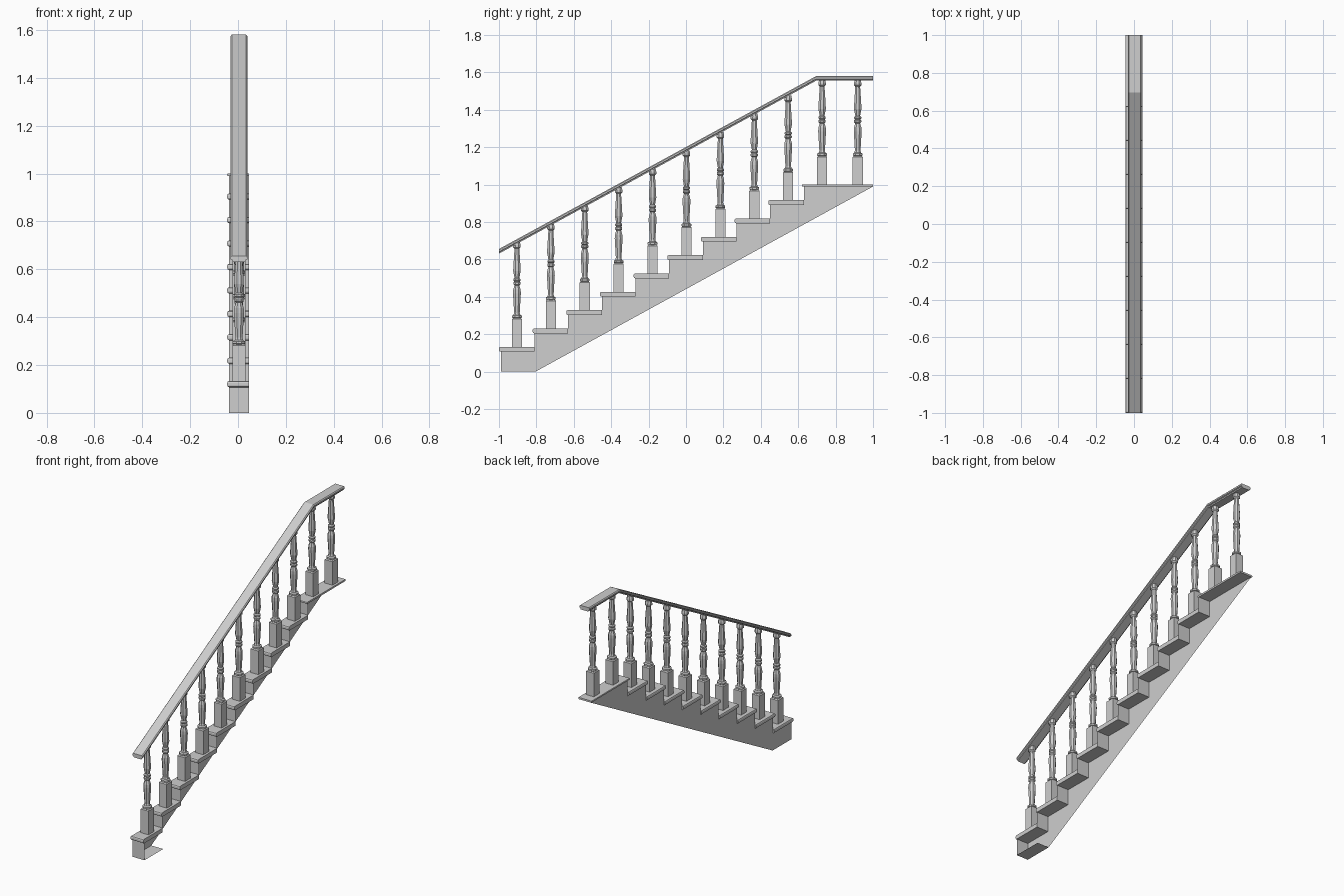
import bpy, bmesh, math

cube = bpy.data.objects.get("Cube")
if cube:
    bpy.data.objects.remove(cube, do_unlink=True)

# One painted grey for everything
paint = bpy.data.materials.new("light_grey_paint")
paint.use_nodes = True
GREY = (0.62, 0.62, 0.62, 1)
paint.diffuse_color = GREY
paint.node_tree.nodes["Principled BSDF"].inputs["Base Color"].default_value = GREY

STEPS = 9                 # ordinary steps below the landing
RUN, RISE = 0.18, 0.098
FRONT = -0.99             # first riser
TREAD_T = 0.026
UNDER = 0.107             # underside of first tread
MID_X = 0.004             # centre line of rail and balusters
LEFT, RIGHT = -0.037, 0.045


def add_object(name, mesh):
    obj = bpy.data.objects.new(name, mesh)
    bpy.context.collection.objects.link(obj)
    return obj


def to_mesh(name, bm):
    mesh = bpy.data.meshes.new(name)
    bm.to_mesh(mesh)
    bm.free()
    mesh.materials.append(paint)
    return mesh


def loft(bm, rings):
    """Skin a list of equal-length point rings and cap both ends."""
    loops = [[bm.verts.new(p) for p in ring] for ring in rings]
    for a, b in zip(loops, loops[1:]):
        for i in range(len(a)):
            j = (i + 1) % len(a)
            bm.faces.new((a[i], a[j], b[j], b[i]))
    bm.faces.new(loops[0][::-1])
    bm.faces.new(loops[-1])


def tread(name, y0, y1, z0, z1, nose):
    """Board with a rounded nose on the front and the outer side."""
    bm = bmesh.new()
    x0 = -0.045
    loft(bm, [[(x0, y0, z), (RIGHT, y0, z), (RIGHT, y1, z), (x0, y1, z)]
              for z in (z0, z1)])
    rim = []
    for e in bm.edges:
        a, b = (v.co for v in e.verts)
        flat = abs(a.z - b.z) < 1e-5
        at_front = abs(a.y - y0) + abs(b.y - y0) < 1e-5
        at_side = abs(a.x - x0) + abs(b.x - x0) < 1e-5
        if flat and (at_front or at_side):
            rim.append(e)
    bmesh.ops.bevel(bm, geom=rim, offset=nose, segments=2, profile=0.5,
                    affect='EDGES')
    bmesh.ops.recalc_face_normals(bm, faces=bm.faces)
    add_object(name, to_mesh(name, bm))


# Stringer shell: outer side plate, risers and floor, open towards +x
bm = bmesh.new()
outline = [(FRONT, 0)]
for i in range(STEPS):
    z = UNDER + RISE * i
    outline += [(FRONT + RUN * i, z), (FRONT + RUN * (i + 1), z)]
outline += [(FRONT + RUN * STEPS, 0.99), (1.0, 0.99), (-0.805, 0)]
near = [bm.verts.new((LEFT, y, z)) for y, z in outline]
far = [bm.verts.new((RIGHT, y, z)) for y, z in outline]
bm.faces.new(near)
for i in range(0, 2 * STEPS + 1, 2):
    bm.faces.new((near[i], far[i], far[i + 1], near[i + 1]))
bm.faces.new((near[-1], far[-1], far[0], near[0]))
add_object("stringer_shell", to_mesh("stringer_shell", bm))

# Treads and thin landing
for i in range(STEPS):
    y, z = FRONT - 0.01 + RUN * i, UNDER + RISE * i
    tread(f"tread_{i + 1}", y, y + 0.19, z, z + TREAD_T, 0.008)
tread("landing", FRONT - 0.01 + RUN * STEPS, 1.0, 0.99, 1.001, 0.003)

# Baluster: square foot, octagonal turned shaft
bm = bmesh.new()
F = 0.027
loft(bm, [[(-s, -s, z), (s, -s, z), (s, s, z), (-s, s, z)]
          for s, z in ((F, 0), (F, 0.148), (0.020, 0.154))])
shaft = [(0.020, 0.152), (0.026, 0.156), (0.026, 0.166), (0.018, 0.171),
         (0.015, 0.182), (0.021, 0.285), (0.020, 0.305), (0.013, 0.328),
         (0.019, 0.334), (0.019, 0.344), (0.014, 0.349), (0.019, 0.354),
         (0.019, 0.362), (0.013, 0.368), (0.020, 0.405), (0.019, 0.43),
         (0.013, 0.525), (0.020, 0.532), (0.020, 0.543), (0.016, 0.56)]
rings = []
for r, z in shaft:
    r /= math.cos(math.pi / 8)
    angles = [math.pi * (k + 0.5) / 4 for k in range(8)]
    rings.append([(r * math.cos(a), r * math.sin(a), z) for a in angles])
loft(bm, rings)
baluster_mesh = to_mesh("baluster", bm)
for i in range(STEPS + 2):
    baluster = add_object(f"baluster_{i + 1}", baluster_mesh)
    top = UNDER + TREAD_T + RISE * i if i < STEPS else 1.0
    y = 0.918 if i > STEPS else -0.904 + 0.1813 * i
    baluster.location = (MID_X, y, top)

# Handrail: moulded section swept up the slope and along the landing
half = [(0.026, 0), (0.027, 0.007), (0.035, 0.010), (0.035, 0.019),
        (0.030, 0.025)]
section = half + [(-x, z) for x, z in reversed(half)]
bm = bmesh.new()
loft(bm, [[(MID_X + x, y, base + z) for x, z in section]
          for y, base in ((-1, 0.631), (0.697, 1.556), (1, 1.556))])
bmesh.ops.recalc_face_normals(bm, faces=bm.faces)
add_object("handrail", to_mesh("handrail", bm))
